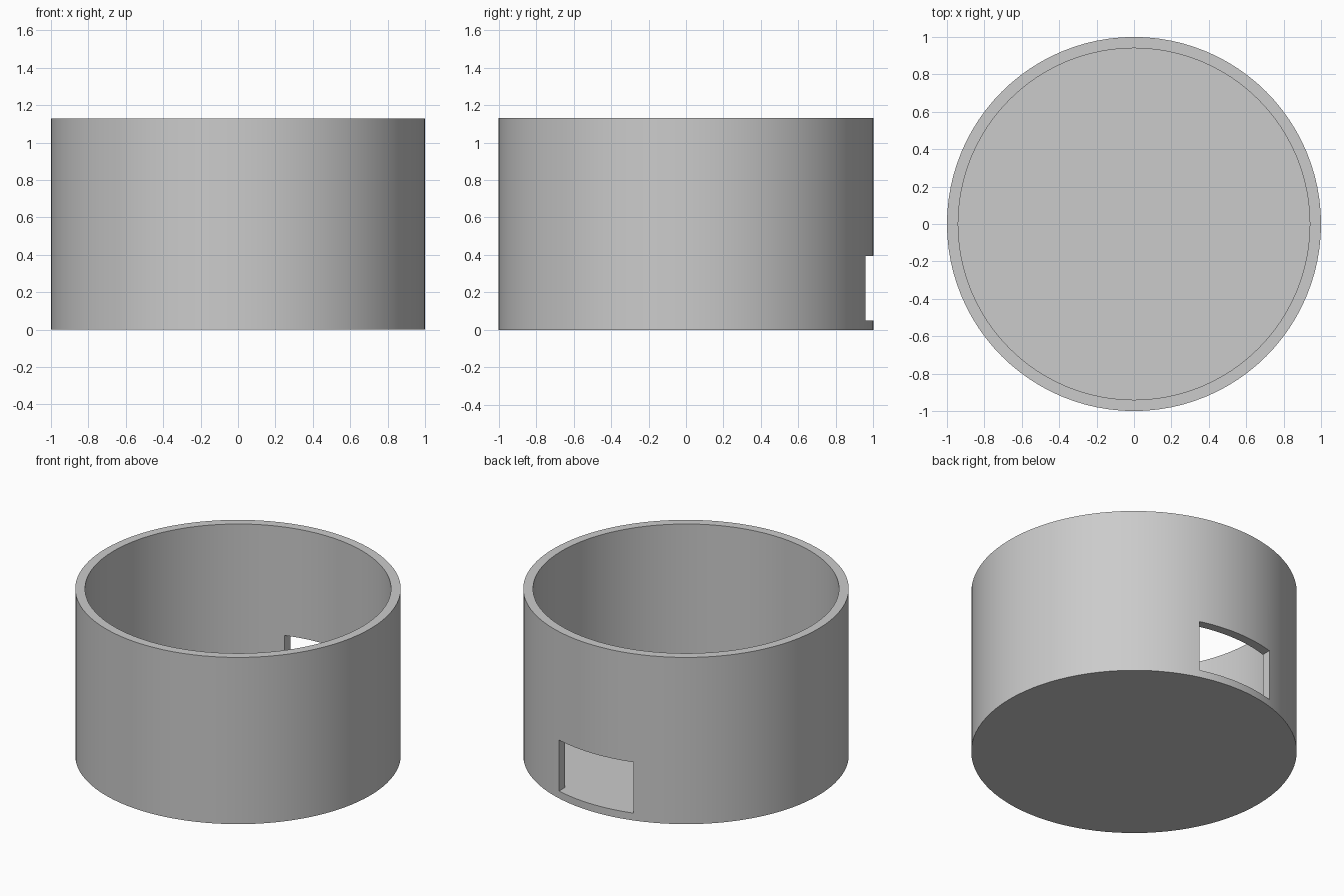
import bpy
import math

OUTER, INNER = 1.0, 0.94
HEIGHT, FLOOR = 1.13, 0.05
SLOT_HALF_WIDTH, SLOT_TOP = 0.28, 0.395
SIDES = 96

cube = bpy.data.objects.get("Cube")
if cube:
    bpy.data.objects.remove(cube, do_unlink=True)


def cylinder(name, radius, low, high):
    bpy.ops.mesh.primitive_cylinder_add(
        vertices=SIDES, radius=radius, depth=high - low,
        location=(0, 0, (low + high) / 2))
    obj = bpy.context.object
    obj.name = name
    return obj


def box(name, low, high):
    bpy.ops.mesh.primitive_cube_add(
        size=1, location=[(a + b) / 2 for a, b in zip(low, high)])
    obj = bpy.context.object
    obj.name = name
    obj.scale = [b - a for a, b in zip(low, high)]
    return obj


def cut(target, cutter):
    mod = target.modifiers.new(cutter.name, "BOOLEAN")
    mod.operation = "DIFFERENCE"
    mod.solver = "EXACT"
    mod.object = cutter
    bpy.ops.object.select_all(action="DESELECT")
    target.select_set(True)
    bpy.context.view_layer.objects.active = target
    bpy.ops.object.modifier_apply(modifier=mod.name)
    bpy.data.objects.remove(cutter, do_unlink=True)


# Plain grey material
grey = bpy.data.materials.new("light grey")
grey.use_nodes = True
colour = (0.6, 0.6, 0.6, 1)
grey.diffuse_color = colour
grey.node_tree.nodes["Principled BSDF"].inputs["Base Color"].default_value = colour

# Open round cup with a solid floor
cup = cylinder("round_cup", OUTER, 0, HEIGHT)
cut(cup, cylinder("hollow", INNER, FLOOR, HEIGHT + 0.2))

# Rectangular slot through the back wall, level with the floor
cut(cup, box("back_slot",
             (-SLOT_HALF_WIDTH, 0.6, FLOOR),
             (SLOT_HALF_WIDTH, 1.2, SLOT_TOP)))

cup.data.materials.clear()
cup.data.materials.append(grey)
bpy.ops.object.select_all(action="DESELECT")
cup.select_set(True)
bpy.context.view_layer.objects.active = cup
bpy.ops.object.shade_smooth_by_angle(angle=math.radians(30))
